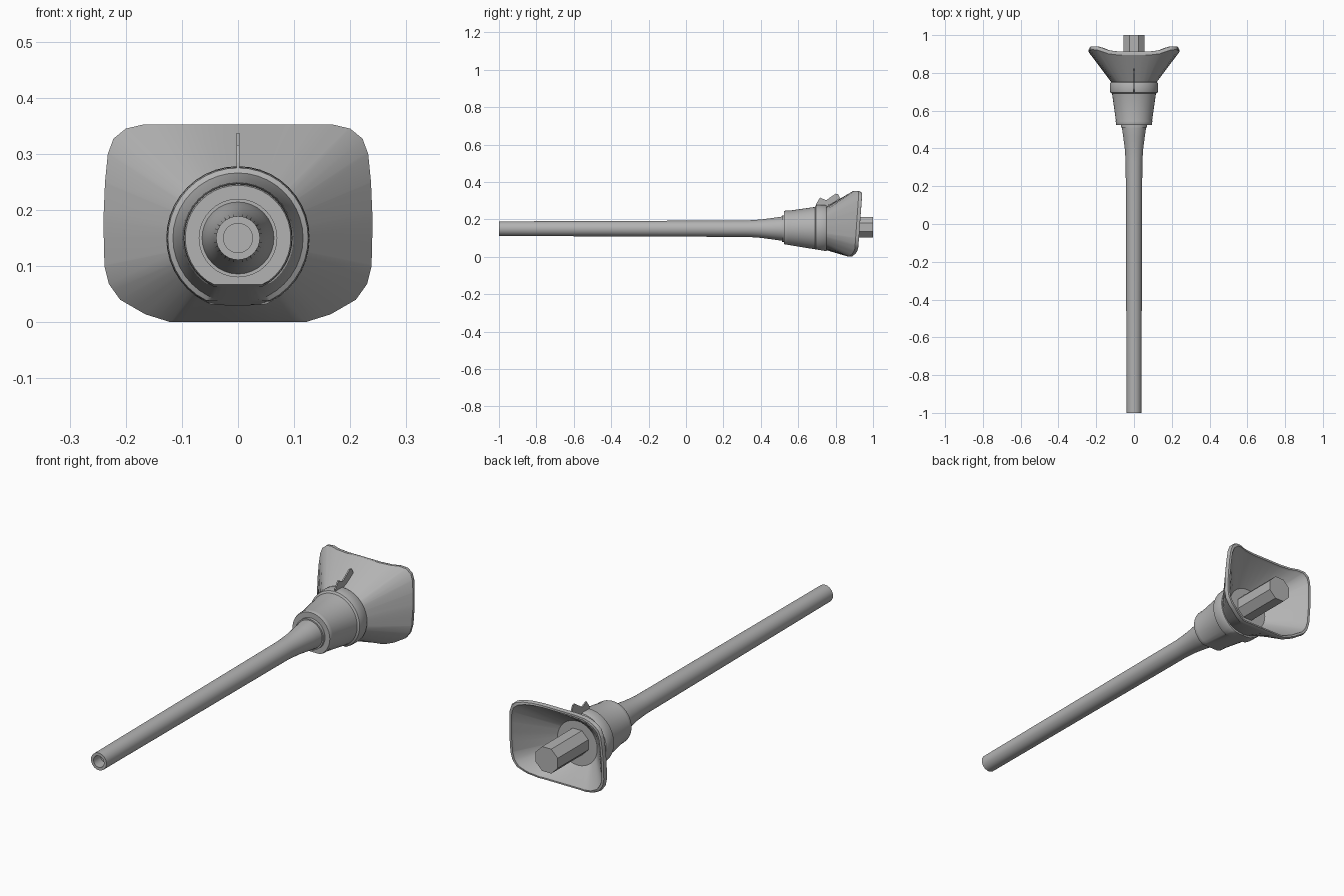
import bpy, bmesh, math

if "Cube" in bpy.data.objects:
    bpy.data.objects.remove(bpy.data.objects["Cube"])

CZ = 0.15                                   # height of the gun axis
grey = bpy.data.materials.new("plain grey")
grey.diffuse_color = (0.45, 0.45, 0.45, 1)
grey.use_nodes = True
grey.node_tree.nodes["Principled BSDF"].inputs["Base Color"].default_value = grey.diffuse_color


def finish(name, bm, smooth=True):
    bmesh.ops.recalc_face_normals(bm, faces=bm.faces[:])
    me = bpy.data.meshes.new(name)
    bm.to_mesh(me)
    bm.free()
    me.materials.append(grey)
    ob = bpy.data.objects.new(name, me)
    bpy.context.collection.objects.link(ob)
    if smooth:
        bpy.ops.object.select_all(action='DESELECT')
        bpy.context.view_layer.objects.active = ob
        ob.select_set(True)
        bpy.ops.object.shade_smooth_by_angle(angle=math.radians(30))
    return ob


def loft(name, rings):
    """Skin matching closed rings of points and cap both ends."""
    bm = bmesh.new()
    rows = [[bm.verts.new(p) for p in ring] for ring in rings]
    n = len(rows[0])
    for a, b in zip(rows, rows[1:]):
        for i in range(n):
            j = (i + 1) % n
            bm.faces.new((a[i], a[j], b[j], b[i]))
    bm.faces.new(rows[0])
    bm.faces.new(rows[-1])
    return finish(name, bm)


def circle_angles(n):
    return [2 * math.pi * i / n for i in range(n)]


def ring(y, r, angles, floor=None, cz=CZ):
    """Circle around the axis, cut flat at the floor height."""
    pts = []
    for a in angles:
        s, rr = math.sin(a), r
        if floor is not None and s < 0:
            rr = min(r, (floor - cz) / s)
        pts.append((rr * math.cos(a), y, cz + rr * s))
    return pts


def with_cut(n, r, floor):
    """Even angles plus the two where the flat cut meets the circle."""
    c = math.asin((CZ - floor) / r)
    return sorted(circle_angles(n) + [math.pi + c, 2 * math.pi - c])


# barrel: tapered tube with a shallow bore and a flared root
A = circle_angles(32)
barrel = [(-0.95, 0.026), (-1, 0.026), (-1, 0.039), (0.33, 0.044), (0.40, 0.049),
          (0.46, 0.057), (0.51, 0.064), (0.56, 0.066)]
loft("barrel", [ring(y, r, A) for y, r in barrel])
loft("barrel_ring", [ring(y, r, A) for y, r in
                     [(0.512, 0.066), (0.512, 0.070), (0.55, 0.070)]])


# underside of the mount slopes down toward the rear
def floor_at(y):
    return 0.067 - 0.165 * (y - 0.525)


# collar: cone with a flat underside, front lip and rear band
B = with_cut(40, 0.11, floor_at(0.64))
collar = [(0.525, 0.094), (0.53, 0.096), (0.545, 0.097), (0.55, 0.096), (0.69, 0.116),
          (0.695, 0.125), (0.705, 0.127), (0.742, 0.128), (0.75, 0.124), (0.755, 0.112)]
loft("collar", [ring(y, r, B, floor_at(y)) for y, r in collar])

# shield: lofted from a round neck to a rounded rectangle
half = [(0.12, 0.0), (0.165, 0.014), (0.21, 0.04), (0.23, 0.068), (0.238, 0.10),
        (0.24, 0.18), (0.237, 0.25), (0.232, 0.30), (0.222, 0.327), (0.20, 0.345),
        (0.17, 0.352)]
outline = half + [(-x, z) for x, z in reversed(half)]


def outline_radius(a):
    c, s = math.cos(a), math.sin(a)
    for (x0, z0), (x1, z1) in zip(outline, outline[1:] + outline[:1]):
        dx, dz, z = x1 - x0, z1 - z0, z0 - CZ
        d = c * dz - s * dx
        if abs(d) < 1e-9:
            continue
        r, t = (x0 * dz - z * dx) / d, (x0 * s - z * c) / d
        if r > 0 and -1e-6 <= t <= 1 + 1e-6:
            return r
    return 0.2


def rim(scale, dy):
    """Rim that sweeps back at the sides and leans with height."""
    pts = []
    for a in S:
        r = outline_radius(a)
        x, z = r * math.cos(a), CZ + r * math.sin(a)
        t = min(1, max(0, (abs(x) - 0.10) / 0.12))
        y = 0.888 + 0.07 * z + 0.03 * t * t * (3 - 2 * t)
        pts.append((x * scale, y + dy, CZ + (z - CZ) * scale))
    return pts


S = sorted(set(round(a % (2 * math.pi), 5) for a in circle_angles(32) +
               [math.atan2(z - CZ, x) for x, z in outline]))
loft("shield", [ring(0.74, 0.112, S, floor_at(0.74)), rim(1.0, -0.018), rim(1.0, -0.008),
                rim(0.985, 0), rim(0.94, 0), rim(0.92, -0.012),
                ring(0.78, 0.10, S, floor_at(0.78) + 0.02)])

# breech: eight-sided stub at the rear
loft("breech", [ring(y, 0.06, [a + math.pi / 8 for a in circle_angles(8)], cz=0.157)
                for y in (0.76, 1.0)])

# sight bracket: thin hooked plate on top
bm = bmesh.new()
profile = [(0.695, 0.272), (0.697, 0.285), (0.717, 0.316), (0.749, 0.302), (0.80, 0.337),
           (0.814, 0.334), (0.824, 0.312), (0.78, 0.284), (0.75, 0.272)]
plate = bm.faces.new([bm.verts.new((-0.003, y, z)) for y, z in profile])
ext = bmesh.ops.extrude_face_region(bm, geom=[plate])
bmesh.ops.translate(bm, vec=(0.006, 0, 0),
                    verts=[v for v in ext['geom'] if isinstance(v, bmesh.types.BMVert)])
if not plate.is_valid or len(bm.faces) < len(profile) + 2:
    bm.faces.new([v for v in bm.verts if v.co.x < 0])
finish("sight_bracket", bm, smooth=False)
